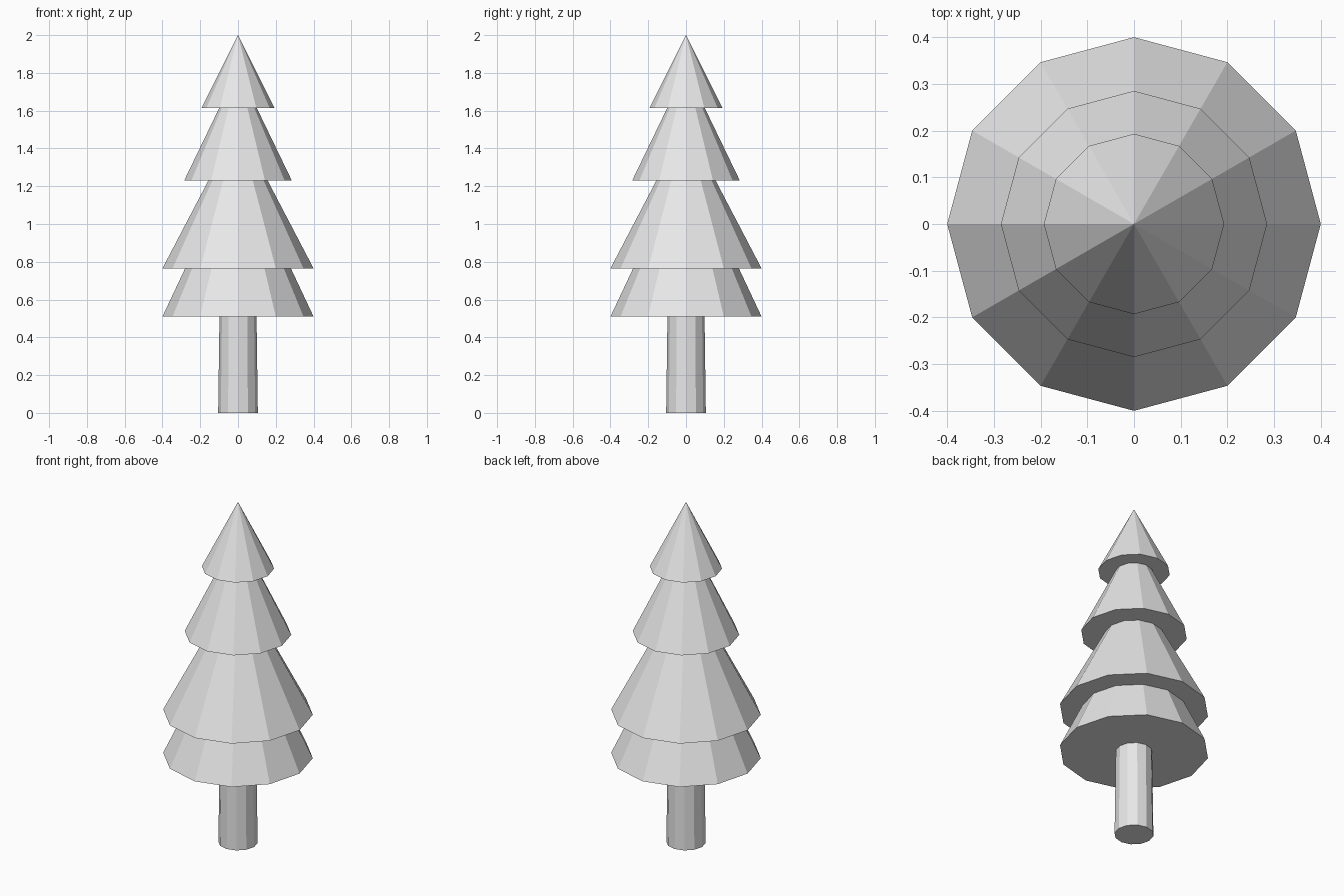
import bpy

if "Cube" in bpy.data.objects:
    bpy.data.objects.remove(bpy.data.objects["Cube"])

SIDES = 12

grey = bpy.data.materials.new("light_grey")
grey.diffuse_color = (0.8, 0.8, 0.8, 1)
grey.use_nodes = True
grey.node_tree.nodes["Principled BSDF"].inputs["Base Color"].default_value = grey.diffuse_color


def cone(name, z_base, z_top, r_base, r_top=0.0):
    """Flat-faced, capped cone with corners on the x and y axes."""
    bpy.ops.mesh.primitive_cone_add(
        vertices=SIDES, radius1=r_base, radius2=r_top,
        depth=z_top - z_base, location=(0, 0, (z_base + z_top) / 2))
    obj = bpy.context.object
    obj.name = obj.data.name = name
    obj.data.materials.append(grey)


# Slightly tapered trunk, reaching just inside the lowest branches
cone("trunk", 0.0, 0.52, 0.105, 0.098)

# Four overlapping branch tiers: base height, apex height, base radius
tiers = [
    ("bottom_branches", 0.51, 1.36, 0.40),
    ("lower_branches", 0.765, 1.53, 0.40),
    ("upper_branches", 1.23, 1.82, 0.285),
    ("tree_top", 1.615, 2.0, 0.193),
]
for name, z_base, z_apex, radius in tiers:
    cone(name, z_base, z_apex, radius)
